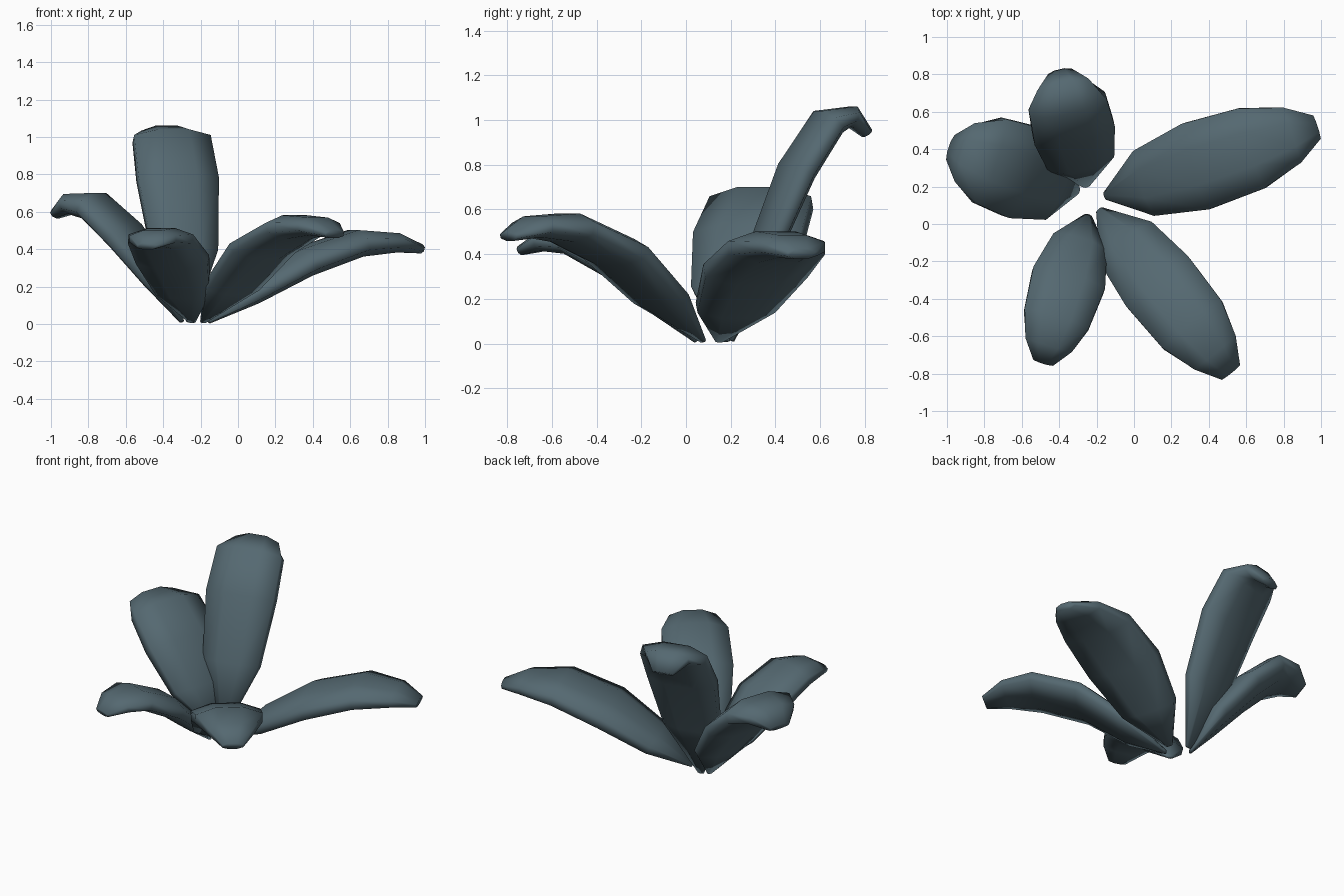
import bpy, bmesh, math
from mathutils import Vector

if "Cube" in bpy.data.objects:
    bpy.data.objects.remove(bpy.data.objects["Cube"])

mat = bpy.data.materials.new("slate_blue")
mat.diffuse_color = (0.09, 0.14, 0.165, 1)
mat.use_nodes = True
mat.node_tree.nodes["Principled BSDF"].inputs["Base Color"].default_value = mat.diffuse_color

# Octagonal cross-section (across, thickness), flat face on top
C = 0.414
SECTION = [(1, -C), (1, C), (C, 1), (-C, 1), (-1, C), (-1, -C), (-C, -0.9), (C, -0.9)]


def petal(name, base, azimuth, stations):
    """Loft a flattened octagon along an arching path; stations = (reach, height, width)."""
    a = math.radians(azimuth)
    out = Vector((math.cos(a), math.sin(a), 0))
    side = Vector((-math.sin(a), math.cos(a), 0))
    pts = [Vector((base[0], base[1], 0)) + out * r + Vector((0, 0, z)) for r, z, w in stations]
    bm = bmesh.new()
    rings = []
    for i, (p, (r, z, w)) in enumerate(zip(pts, stations)):
        t = (pts[min(i + 1, len(pts) - 1)] - pts[max(i - 1, 0)]).normalized()
        normal = t.cross(side).normalized()
        thick = 0.16 * w + 0.004
        rings.append([bm.verts.new(p + side * (u * w / 2) + normal * (v * thick))
                      for u, v in SECTION])
    for lo, hi in zip(rings, rings[1:]):
        for k in range(8):
            j = (k + 1) % 8
            bm.faces.new((lo[k], lo[j], hi[j], hi[k]))
    bm.faces.new(rings[0])
    bm.faces.new(rings[-1])
    bmesh.ops.recalc_face_normals(bm, faces=bm.faces)
    for f in bm.faces:
        f.smooth = True
    me = bpy.data.meshes.new(name)
    bm.to_mesh(me)
    bm.free()
    me.materials.append(mat)
    ob = bpy.data.objects.new(name, me)
    bpy.context.collection.objects.link(ob)


# Long petal reaching right
petal("right_petal", (-0.155, 0.15), 18,
      [(0, 0.012, 0.04), (0.23, 0.16, 0.365), (0.52, 0.325, 0.48),
       (0.825, 0.428, 0.45), (1.05, 0.432, 0.31), (1.19, 0.40, 0.13)])
# Long petal reaching front right
petal("front_right_petal", (-0.185, 0.075), -51,
      [(0, 0.012, 0.04), (0.24, 0.20, 0.355), (0.50, 0.405, 0.425),
       (0.79, 0.515, 0.405), (0.98, 0.52, 0.285), (1.115, 0.48, 0.125)])
# Short petal at the front left
petal("front_left_petal", (-0.245, 0.045), -107,
      [(0, 0.012, 0.04), (0.16, 0.17, 0.30), (0.36, 0.345, 0.40),
       (0.58, 0.455, 0.36), (0.72, 0.455, 0.26), (0.82, 0.415, 0.11)])
# Broad petal at the left
petal("left_petal", (-0.30, 0.175), 161,
      [(0, 0.012, 0.04), (0.135, 0.24, 0.40), (0.325, 0.475, 0.51),
       (0.50, 0.63, 0.48), (0.635, 0.64, 0.33), (0.715, 0.585, 0.14)])
# Tall upright petal at the back
petal("back_petal", (-0.255, 0.205), 103,
      [(0, 0.012, 0.04), (0.14, 0.39, 0.36), (0.30, 0.77, 0.44),
       (0.445, 0.99, 0.42), (0.55, 1.015, 0.28), (0.62, 0.94, 0.13)])
